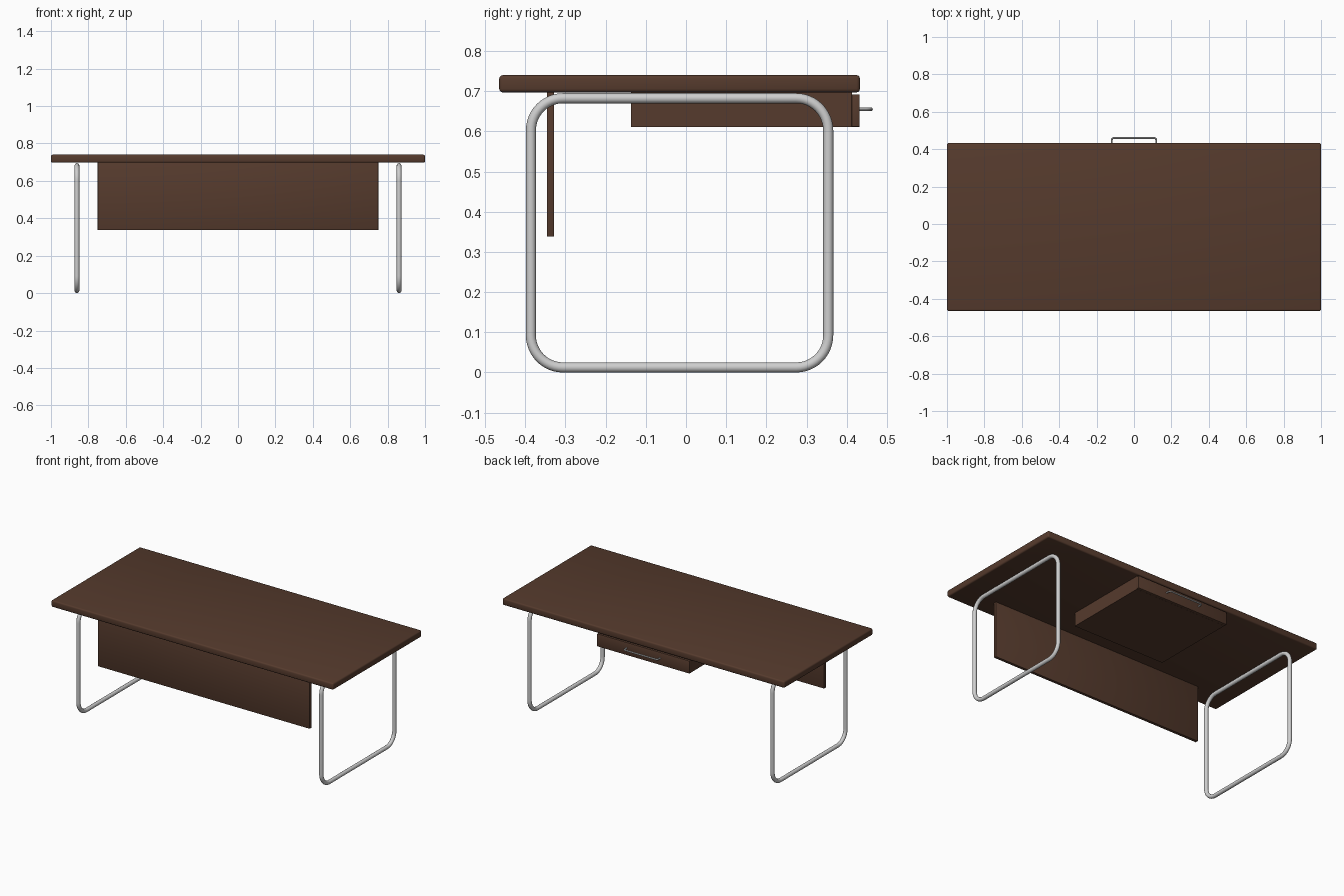
import bpy
import math

if "Cube" in bpy.data.objects:
    bpy.data.objects.remove(bpy.data.objects["Cube"])


def material(name, rgb):
    m = bpy.data.materials.new(name)
    m.diffuse_color = (*rgb, 1)
    m.use_nodes = True
    m.node_tree.nodes["Principled BSDF"].inputs["Base Color"].default_value = m.diffuse_color
    return m


wood = material("dark brown wood", (0.092, 0.043, 0.026))
metal = material("silver metal", (0.62, 0.62, 0.62))


def smooth(ob):
    bpy.ops.object.select_all(action='DESELECT')
    ob.select_set(True)
    bpy.context.view_layer.objects.active = ob
    bpy.ops.object.shade_smooth_by_angle(angle=math.radians(35))


def box(name, lo, hi, bevel, segments=2):
    bpy.ops.mesh.primitive_cube_add(size=1)
    ob = bpy.context.object
    ob.name = name
    for v in ob.data.vertices:
        v.co = [(a + b) / 2 + c * (b - a) for a, b, c in zip(lo, hi, v.co)]
    ob.data.materials.append(wood)
    if bevel:
        mod = ob.modifiers.new("edge", 'BEVEL')
        mod.width = bevel
        mod.segments = segments
        bpy.ops.object.modifier_apply(modifier=mod.name)
        smooth(ob)
    return ob


def arc(cx, cy, r, start, steps):
    """Quarter circle, counter-clockwise from the start angle in degrees."""
    return [(cx + r * math.cos(math.radians(start + 90 * i / steps)),
             cy + r * math.sin(math.radians(start + 90 * i / steps)))
            for i in range(steps + 1)]


def tube(name, points, radius, cyclic, resolution):
    cu = bpy.data.curves.new(name, 'CURVE')
    cu.dimensions = '3D'
    cu.bevel_depth = radius
    cu.bevel_resolution = resolution
    cu.use_fill_caps = not cyclic
    sp = cu.splines.new('POLY')
    sp.points.add(len(points) - 1)
    for p, co in zip(sp.points, points):
        p.co = (*co, 1)
    sp.use_cyclic_u = cyclic
    cu.materials.append(metal)
    ob = bpy.data.objects.new(name, cu)
    bpy.context.collection.objects.link(ob)
    bpy.ops.object.select_all(action='DESELECT')
    ob.select_set(True)
    bpy.context.view_layer.objects.active = ob
    bpy.ops.object.convert(target='MESH')
    smooth(bpy.context.object)


# Table top and the panel hanging at the front
box("table_top", (-1, -0.465, 0.697), (1, 0.433, 0.74), 0.009, 3)
box("modesty_panel", (-0.75, -0.346, 0.338), (0.75, -0.328, 0.698), 0.001)

# Drawer under the back edge
box("drawer_body", (-0.325, -0.137, 0.611), (0.325, 0.413, 0.697), 0)
box("drawer_front", (-0.328, 0.412, 0.611), (0.328, 0.432, 0.692), 0.002)

# Drawer pull: a thin bent rod
hx, hy, hr = 0.119, 0.46, 0.012
pull = [(hx, 0.43)] + arc(hx - hr, hy - hr, hr, 0, 5)
pull += arc(-hx + hr, hy - hr, hr, 90, 5) + [(-hx, 0.43)]
tube("drawer_pull", [(x, y, 0.655) for x, y in pull], 0.005, False, 3)

# Closed tubular leg loops
R, r = 0.0125, 0.08
y0, y1, z0, z1 = -0.386, 0.354, R, 0.6825
loop = (arc(y1 - r, z1 - r, r, 0, 12) + arc(y0 + r, z1 - r, r, 90, 12)
        + arc(y0 + r, z0 + r, r, 180, 12) + arc(y1 - r, z0 + r, r, 270, 12))
for side, x in (("left", -0.861), ("right", 0.861)):
    tube(side + "_leg_loop", [(x, y, z) for y, z in loop], R, True, 6)
